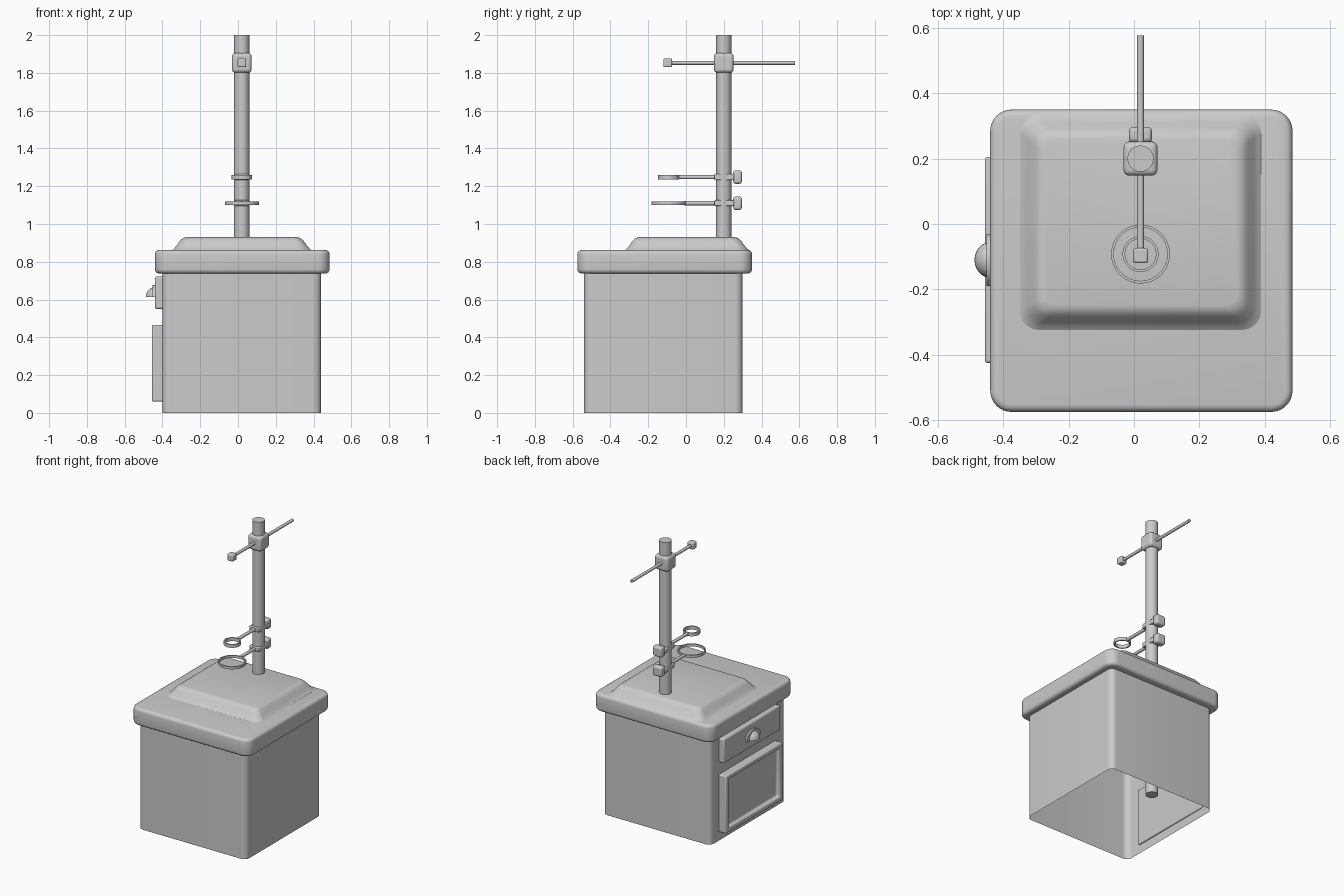
import bpy, bmesh
from math import sin, cos, pi
from mathutils import Matrix, Vector

if "Cube" in bpy.data.objects:
    bpy.data.objects.remove(bpy.data.objects["Cube"])


def finish(bm, name, bevel=0.0, seg=3, angle=35):
    bmesh.ops.recalc_face_normals(bm, faces=bm.faces)
    me = bpy.data.meshes.new(name)
    bm.to_mesh(me)
    bm.free()
    ob = bpy.data.objects.new(name, me)
    bpy.context.collection.objects.link(ob)
    if bevel:
        m = ob.modifiers.new("bevel", 'BEVEL')
        m.width, m.segments, m.limit_method = bevel, seg, 'ANGLE'
    bpy.ops.object.select_all(action='DESELECT')
    ob.select_set(True)
    bpy.context.view_layer.objects.active = ob
    bpy.ops.object.shade_smooth_by_angle(angle=angle * pi / 180)
    return ob


def cube(lo, hi):
    lo, hi = Vector(lo), Vector(hi)
    bm = bmesh.new()
    bmesh.ops.create_cube(bm, size=1)
    for v in bm.verts:
        v.co = (lo + hi) / 2 + v.co * (hi - lo)
    return bm


def box(name, lo, hi, bevel=0.0, seg=3):
    return finish(cube(lo, hi), name, bevel, seg)


def loft(name, cx, cy, rings, bottom=True, angle=35):
    """Stack of rounded rectangles: (half x, half y, corner radius, z)."""
    bm = bmesh.new()
    loops = []
    for hx, hy, r, z in rings:
        loop = []
        for k, (sx, sy) in enumerate([(1, 1), (-1, 1), (-1, -1), (1, -1)]):
            for i in range(9):
                a = (k + i / 8) * pi / 2
                loop.append(bm.verts.new((cx + sx * (hx - r) + r * cos(a),
                                          cy + sy * (hy - r) + r * sin(a), z)))
        loops.append(loop)
    for a, b in zip(loops, loops[1:]):
        for i in range(len(a)):
            j = (i + 1) % len(a)
            bm.faces.new((a[i], a[j], b[j], b[i]))
    bm.faces.new(loops[-1])
    if bottom:
        bm.faces.new(loops[0][::-1])
    return finish(bm, name, angle=angle)


def rod(name, p, q, r, sides=32):
    p, q = Vector(p), Vector(q)
    bm = bmesh.new()
    rot = (q - p).to_track_quat('Z', 'Y').to_matrix().to_4x4()
    bmesh.ops.create_cone(bm, cap_ends=True, segments=sides, radius1=r, radius2=r,
                          depth=(q - p).length, matrix=Matrix.Translation((p + q) / 2) @ rot)
    return finish(bm, name)


def ring(name, c, r_out, r_in, h, n=48):
    bm = bmesh.new()
    prof = [(r_out, -h / 2), (r_out, h / 2), (r_in, h / 2), (r_in, -h / 2)]
    cols = [[bm.verts.new((c[0] + r * cos(2 * pi * i / n), c[1] + r * sin(2 * pi * i / n), c[2] + z))
             for r, z in prof] for i in range(n)]
    for i in range(n):
        a, b = cols[i], cols[(i + 1) % n]
        for k in range(4):
            bm.faces.new((a[k], b[k], b[(k + 1) % 4], a[(k + 1) % 4]))
    return finish(bm, name)


# cabinet shell, open underneath
loft("cabinet_body", 0.02, -0.12, [(0.42, 0.42, 0.04, 0.0), (0.42, 0.42, 0.04, 0.76)], bottom=False)

# rounded worktop
E = 0.022
arc = [i / 4 * pi / 2 for i in range(5)]
rings = [(-E + E * sin(a), 0.738 + E - E * cos(a)) for a in arc]
rings += [(-E + E * cos(a), 0.862 - E + E * sin(a)) for a in arc]
loft("worktop", 0.0225, -0.1125, [(0.4625 + d, 0.4625 + d, 0.065 + d, z) for d, z in rings])

# raised plate on the worktop
loft("raised_plate", 0.02, 0.005,
     [(0.375 - d, 0.335 - d, 0.06 - d * 0.3, z) for d, z in
      [(0, 0.858), (0.015, 0.868), (0.028, 0.883), (0.046, 0.908),
       (0.055, 0.918), (0.066, 0.926), (0.08, 0.93)]], angle=60)

# door with recessed panel
bm = cube((-0.456, -0.425, 0.06), (-0.39, 0.205, 0.465))
front = min(bm.faces, key=lambda f: f.calc_center_median().x)
bmesh.ops.inset_region(bm, faces=[front], thickness=0.045)
bmesh.ops.inset_region(bm, faces=[front], thickness=0.008, depth=-0.025)
finish(bm, "cabinet_door", 0.008)

# drawer front
box("drawer_front", (-0.44, -0.425, 0.55), (-0.39, 0.205, 0.722), 0.01)


# cup pull: half-disc flange and quarter dome
def keep_upper(bm, co, no):
    bmesh.ops.bisect_plane(bm, geom=bm.verts[:] + bm.edges[:] + bm.faces[:],
                           plane_co=co, plane_no=no, clear_inner=True)
    bmesh.ops.holes_fill(bm, edges=[e for e in bm.edges if e.is_boundary])


C = Vector((-0.438, -0.11, 0.613))
bm = bmesh.new()
bmesh.ops.create_cone(bm, cap_ends=True, segments=48, radius1=1, radius2=1, depth=1,
                      matrix=Matrix.Translation(C + Vector((-0.006, 0, 0)))
                      @ Matrix.Diagonal((0.016, 0.08, 0.065, 1)) @ Matrix.Rotation(pi / 2, 4, 'Y'))
keep_upper(bm, C, (0, 0, 1))
finish(bm, "pull_flange")
bm = bmesh.new()
bmesh.ops.create_uvsphere(bm, u_segments=32, v_segments=16, radius=1,
                          matrix=Matrix.Translation(C) @ Matrix.Diagonal((0.05, 0.055, 0.053, 1)))
keep_upper(bm, C, (0, 0, 1))
keep_upper(bm, C, (-1, 0, 0))
finish(bm, "pull_cup")

# stand pole
X, Y = 0.02, 0.20
rod("stand_pole", (X, Y, 0), (X, Y, 2.0), 0.04, 48)

# two support rings, each with arm, collar and tightening knob
for tag, z, r, h in (("lower", 1.11, 0.09, 0.018), ("upper", 1.248, 0.055, 0.024)):
    ring(tag + "_ring", (X, -0.092, z), r, r - 0.008, h)
    rod(tag + "_arm", (X, -0.092 + r - 0.006, z), (X, 0.25, z), 0.011, 20)
    box(tag + "_collar", (X - 0.038, Y - 0.05, z - 0.016), (X + 0.038, Y + 0.055, z + 0.016), 0.005, 2)
    box(tag + "_knob", (X - 0.035, 0.25, z - 0.035), (X + 0.035, 0.296, z + 0.035), 0.012)

# sliding crossbar with its clamp and end block
ZB = 1.853
box("crossbar_clamp", (X - 0.052, Y - 0.052, ZB - 0.052), (X + 0.052, Y + 0.052, ZB + 0.052), 0.018, 4)
rod("crossbar", (X, -0.09, ZB), (X, 0.577, ZB), 0.0105, 24)
box("crossbar_end", (X - 0.023, -0.12, ZB - 0.023), (X + 0.023, -0.074, ZB + 0.023), 0.007)
